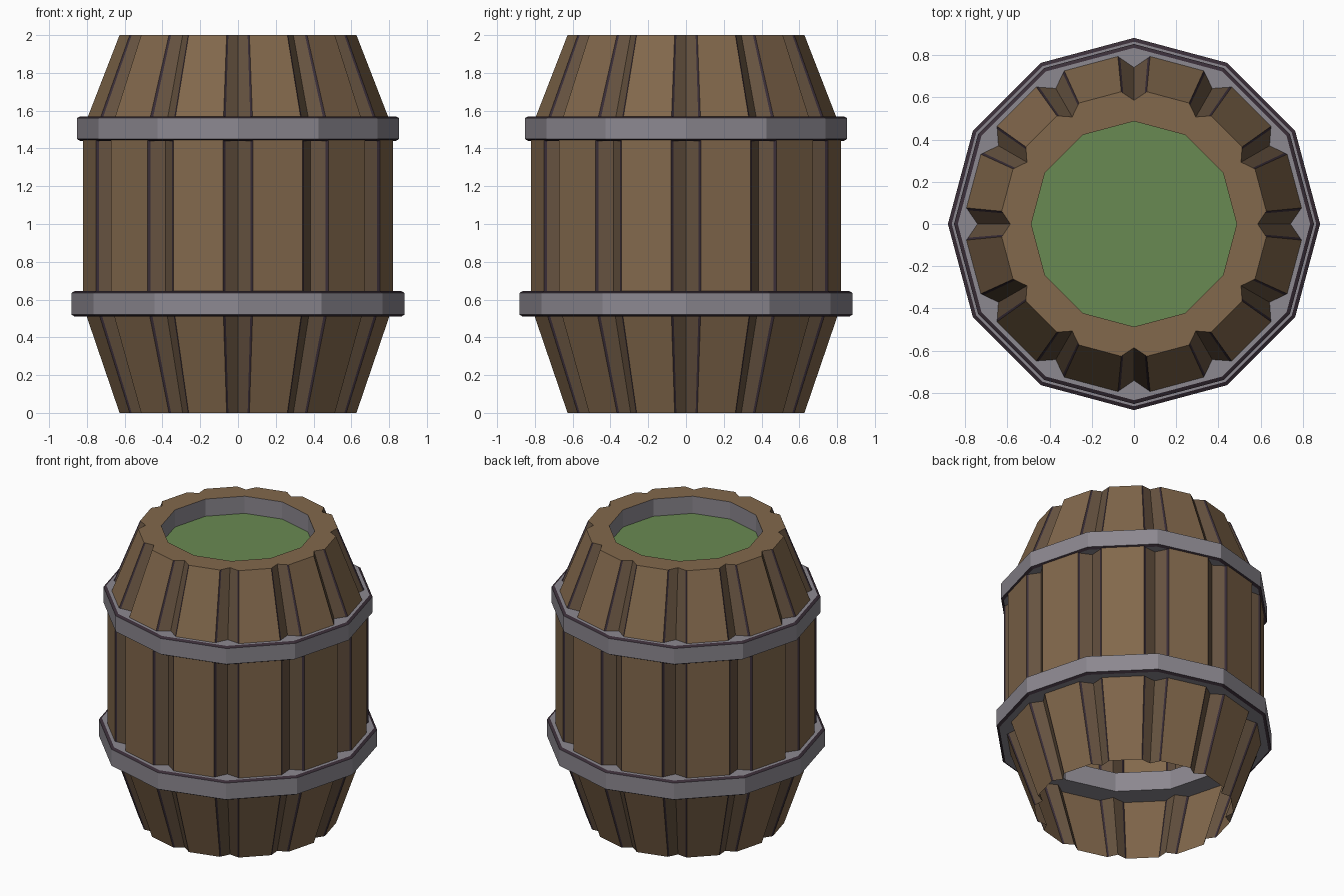
import bpy, bmesh, math

if "Cube" in bpy.data.objects:
    bpy.data.objects.remove(bpy.data.objects["Cube"])


def material(name, r, g, b):
    m = bpy.data.materials.new(name)
    m.diffuse_color = (r, g, b, 1)
    m.use_nodes = True
    m.node_tree.nodes["Principled BSDF"].inputs["Base Color"].default_value = m.diffuse_color
    return m


WOOD = material("stave brown", 0.223, 0.138, 0.072)
GROOVE = material("groove brown", 0.135, 0.087, 0.052)
STEEL = material("hoop grey", 0.262, 0.246, 0.279)
EDGE = material("dark edge", 0.042, 0.027, 0.039)
GREEN = material("liquid green", 0.141, 0.254, 0.084)


def polar(r, deg, z):
    a = math.radians(deg)
    return (r * math.cos(a), r * math.sin(a), z)


def loft(name, rings, mats, rule, closed=False):
    """Skin equal-length closed rings; rule(ring, step) gives the material."""
    bm = bmesh.new()
    vs = [[bm.verts.new(p) for p in ring] for ring in rings]
    n = len(rings[0])
    for i in range(len(rings) if closed else len(rings) - 1):
        a, b = vs[i], vs[(i + 1) % len(vs)]
        for j in range(n):
            k = (j + 1) % n
            f = bm.faces.new((a[j], a[k], b[k], b[j]))
            f.material_index = rule(i, j)
    bmesh.ops.recalc_face_normals(bm, faces=bm.faces[:])
    me = bpy.data.meshes.new(name)
    bm.to_mesh(me)
    bm.free()
    for m in mats:
        me.materials.append(m)
    ob = bpy.data.objects.new(name, me)
    bpy.context.collection.objects.link(ob)
    return ob


# Stave cross-section, repeated every 30 degrees: V bottom, wall, dark lip, stave
SECTION = [(0, 0.93), (4.7, 0.988), (5.5, 1.0), (24.5, 1.0), (25.3, 0.988)]


def stave_ring(r, z):
    return [polar(r * k, s * 30 + a, z) for s in range(12) for a, k in SECTION]


# Shell of staves, open underneath
loft("staves",
     [stave_ring(r, z) for r, z in ((0.63, 0), (0.825, 0.57), (0.825, 1.5), (0.63, 2))],
     [WOOD, GROOVE, EDGE], lambda i, j: (1, 2, 0, 2, 1)[j % 5])


# Flat top rim, its inner edge follows a 12-sided opening
def opening_ring(z):
    pts = []
    for s in range(12):
        for a, _ in SECTION:
            r = 0.487 * math.cos(math.radians(15)) / math.cos(math.radians(a - 15))
            pts.append(polar(r, s * 30 + a, z))
    return pts


loft("top_rim", [stave_ring(0.63, 2), opening_ring(2)], [WOOD], lambda i, j: 0)


def ring12(r, z):
    return [polar(r, s * 30, z) for s in range(12)]


# Grey wall of the opening
loft("opening_wall", [ring12(0.487, 2), ring12(0.487, 1.86)], [STEEL], lambda i, j: 0)


# Liquid surface
bpy.ops.mesh.primitive_circle_add(vertices=12, radius=0.487, fill_type='NGON',
                                  location=(0, 0, 1.88), rotation=(0, 0, 0))
liquid = bpy.context.object
liquid.name = "liquid"
liquid.data.materials.append(GREEN)


# Hoops with dark chamfered outer edges
def hoop(name, r, z0, z1):
    prof = [(0.67, z0), (r - 0.018, z0), (r, z0 + 0.01),
            (r, z1 - 0.01), (r - 0.018, z1), (0.67, z1)]
    loft(name, [ring12(*p) for p in prof], [STEEL, EDGE],
         lambda i, j: 1 if i in (1, 3) else 0, closed=True)


hoop("lower_hoop", 0.882, 0.51, 0.645)
hoop("upper_hoop", 0.853, 1.44, 1.57)
